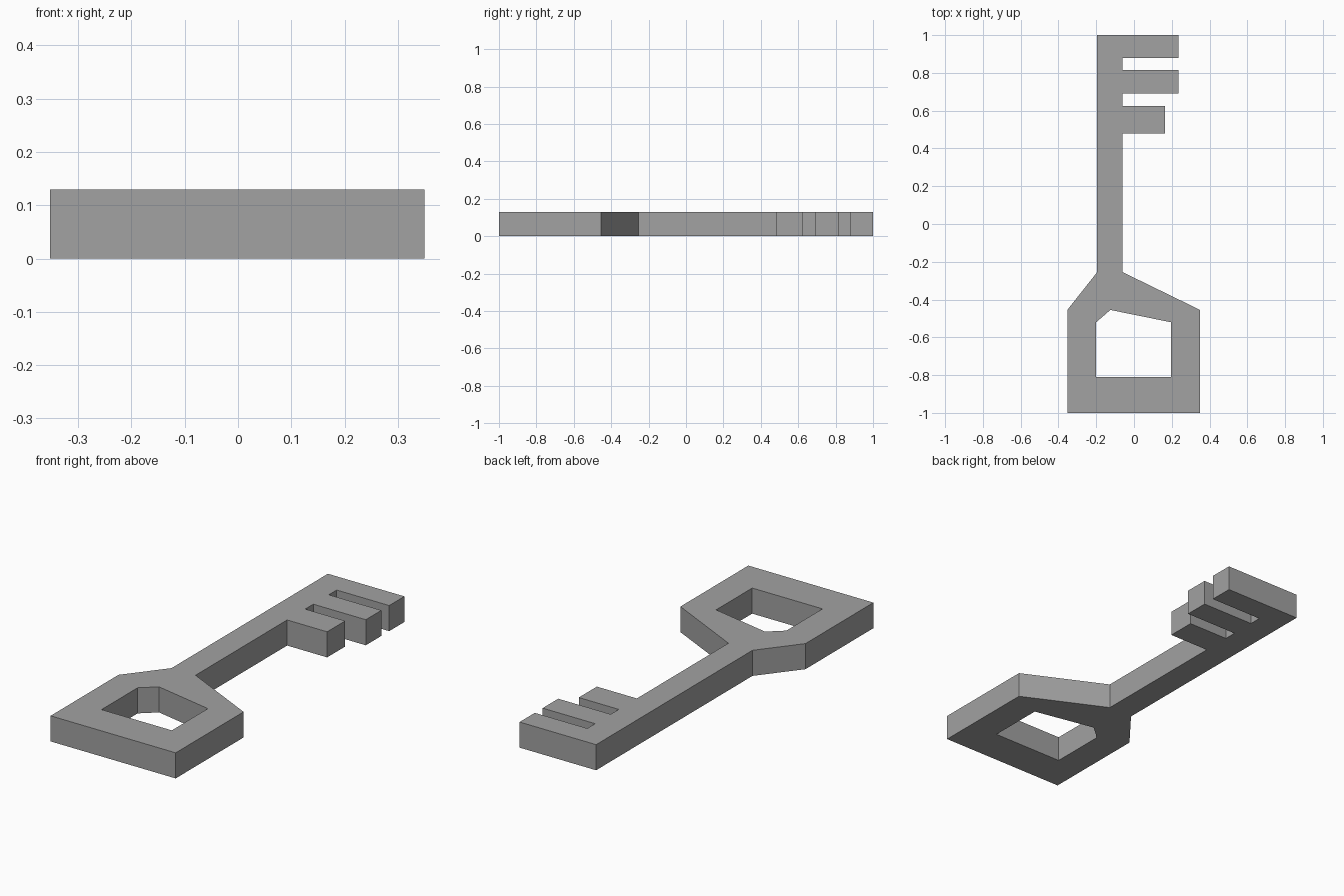
import bpy
import bmesh

cube = bpy.data.objects.get("Cube")
if cube:
    bpy.data.objects.remove(cube, do_unlink=True)

THICKNESS = 0.13
SHAFT_LEFT, SHAFT_RIGHT = -0.195, -0.06
NECK, SHOULDER, TIP = -0.255, -0.455, 1.0

# Plain grey metal
metal = bpy.data.materials.new("grey metal")
metal.use_nodes = True
grey = (0.36, 0.36, 0.36, 1.0)
metal.diffuse_color = grey
metal.node_tree.nodes["Principled BSDF"].inputs["Base Color"].default_value = grey

# Bow and right-hand edge of the shaft
outline = [(-0.353, -1), (0.35, -1), (0.35, SHOULDER), (SHAFT_RIGHT, NECK)]

# Teeth: start, end and reach of each
for start, end, reach in [(0.48, 0.625, 0.165), (0.69, 0.815, 0.235), (0.878, TIP, 0.235)]:
    outline += [(SHAFT_RIGHT, start), (reach, start), (reach, end)]
    if end < TIP:
        outline.append((SHAFT_RIGHT, end))

# Tip and left-hand edge back to the bow
outline += [(SHAFT_LEFT, TIP), (SHAFT_LEFT, NECK), (-0.353, SHOULDER)]

# Finger hole
hole = [(-0.2, -0.81), (0.195, -0.81), (0.195, -0.52), (-0.125, -0.455), (-0.2, -0.52)]


def add_loop(bm, points):
    verts = [bm.verts.new((x, y, 0)) for x, y in points]
    return [bm.edges.new((a, b)) for a, b in zip(verts, verts[1:] + verts[:1])]


# Fill the outline around the hole, then extrude to thickness
bm = bmesh.new()
edges = add_loop(bm, outline) + add_loop(bm, hole)
bmesh.ops.triangle_fill(bm, edges=edges, use_beauty=True, use_dissolve=False)
extruded = bmesh.ops.extrude_face_region(bm, geom=bm.faces[:], use_keep_orig=True)
top = [g for g in extruded["geom"] if isinstance(g, bmesh.types.BMVert)]
bmesh.ops.translate(bm, verts=top, vec=(0, 0, THICKNESS))
bmesh.ops.recalc_face_normals(bm, faces=bm.faces[:])

mesh = bpy.data.meshes.new("key")
bm.to_mesh(mesh)
bm.free()
mesh.materials.append(metal)
key = bpy.data.objects.new("key", mesh)
bpy.context.collection.objects.link(key)
